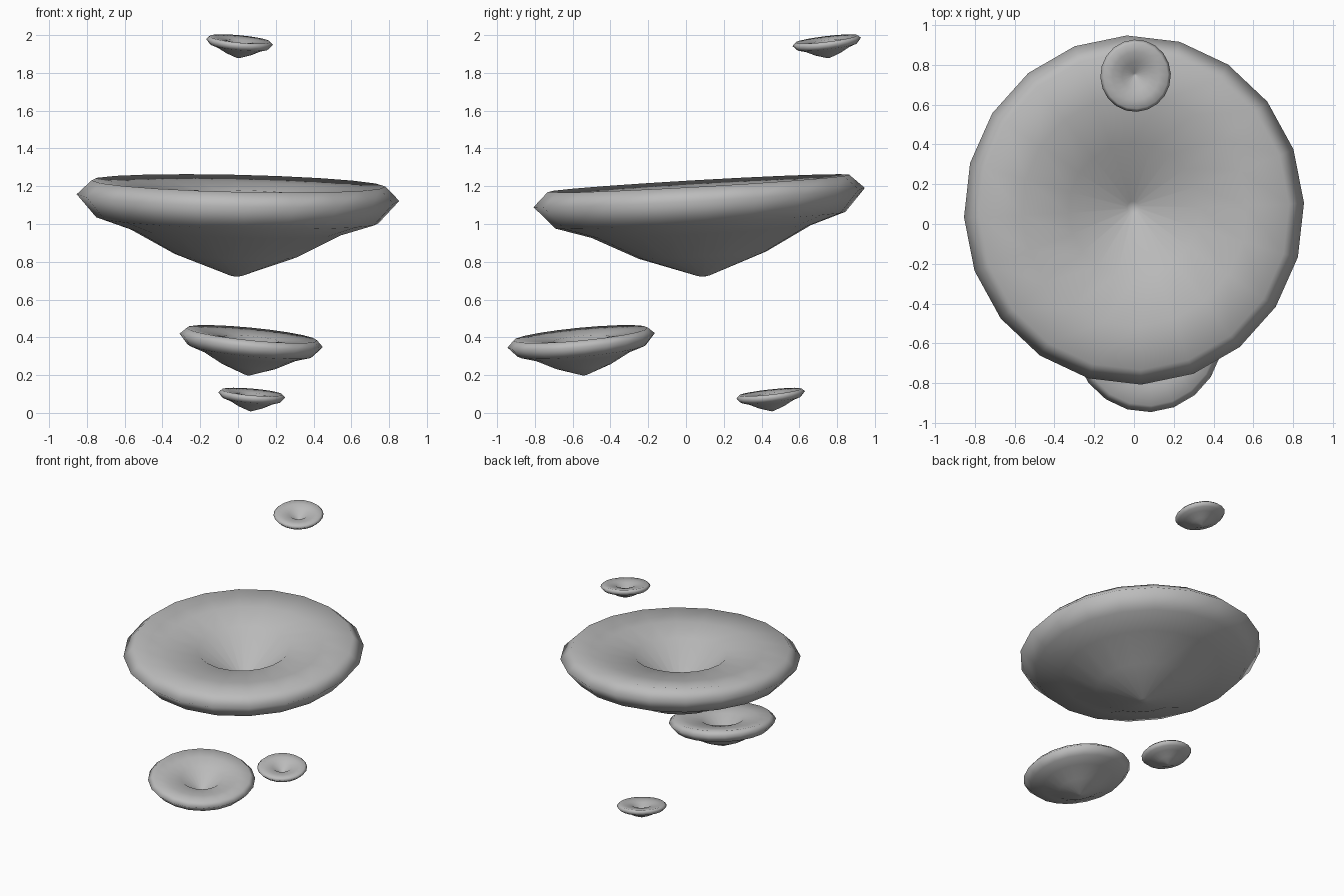
import bpy, bmesh
from math import cos, sin, tau, radians
from mathutils import Vector, Matrix

cube = bpy.data.objects.get("Cube")
if cube:
    bpy.data.objects.remove(cube, do_unlink=True)

# Single stone grey
grey = bpy.data.materials.new("stone_grey")
grey.use_nodes = True
colour = (0.5, 0.5, 0.5, 1)
grey.diffuse_color = colour
grey.node_tree.nodes["Principled BSDF"].inputs["Base Color"].default_value = colour

SIDES = 20
# Radius and height, from the underside tip, around the rim, into the dish
PROFILE = [(0.03, -0.415), (0.335, -0.305), (0.575, -0.18), (0.76, -0.12),
           (0.868, 0.0), (0.79, 0.075), (0.575, 0.05), (0.335, 0.02), (0.03, -0.23)]


def floating_dish(name, centre, size, up):
    """Turn the profile into a closed dish, then tilt and place it."""
    bm = bmesh.new()
    rings = []
    for r, z in PROFILE:
        rings.append([bm.verts.new((r * cos(tau * i / SIDES), r * sin(tau * i / SIDES), z))
                      for i in range(SIDES)])
    for low, high in zip(rings, rings[1:]):
        for i in range(SIDES):
            j = (i + 1) % SIDES
            bm.faces.new((low[i], low[j], high[j], high[i]))
    # Pole points close the underside and the dish floor
    for ring, z in ((rings[0], -0.42), (rings[-1], -0.235)):
        pole = bm.verts.new((0, 0, z))
        for i in range(SIDES):
            bm.faces.new((ring[i], ring[(i + 1) % SIDES], pole))
    bmesh.ops.recalc_face_normals(bm, faces=bm.faces)
    for face in bm.faces:
        face.smooth = True

    tilt = Vector((0, 0, 1)).rotation_difference(Vector(up)).to_matrix().to_4x4()
    stretch = Matrix.Diagonal((0.985 * size, 1.013 * size, size, 1))
    turn = Matrix.Rotation(radians(2.4), 4, "Z")
    bm.transform(tilt @ turn @ stretch)

    mesh = bpy.data.meshes.new(name)
    bm.to_mesh(mesh)
    bm.free()
    mesh.materials.append(grey)
    dish = bpy.data.objects.new(name, mesh)
    dish.location = centre
    bpy.context.collection.objects.link(dish)


floating_dish("large_dish", (0, 0.07, 1.14), 1, (0.023, -0.057, 1))
floating_dish("medium_dish", (0.07, -0.555, 0.384), 0.446, (0.099, -0.095, 1))
floating_dish("small_lower_dish", (0.073, 0.448, 0.095), 0.208, (0.085, -0.11, 1))
floating_dish("small_upper_dish", (0.008, 0.745, 1.964), 0.208, (0.095, -0.12, 1))
